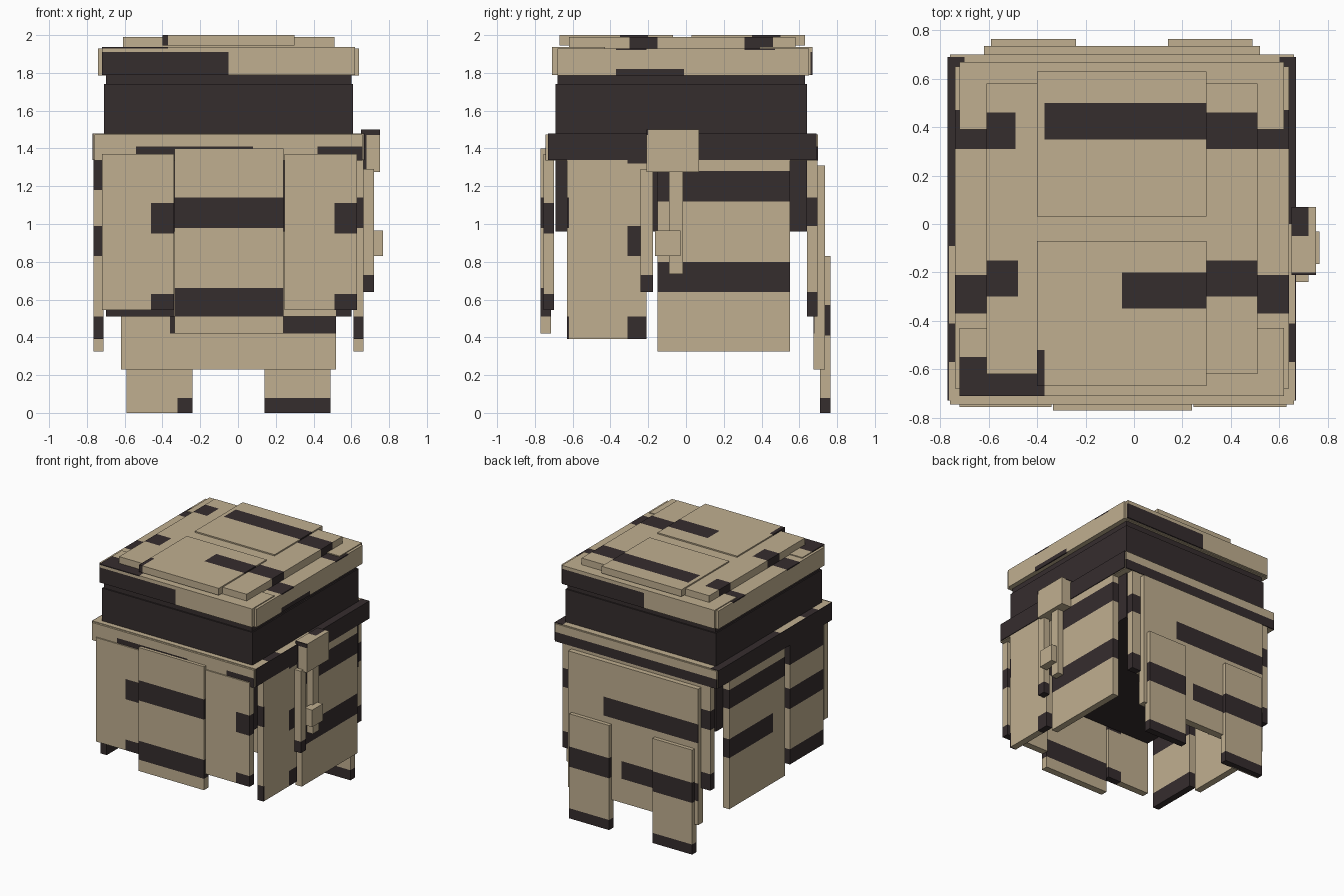
import bpy
import bmesh

cube = bpy.data.objects.get("Cube")
if cube:
    bpy.data.objects.remove(cube, do_unlink=True)


def make_material(name, colour):
    mat = bpy.data.materials.new(name)
    mat.use_nodes = True
    mat.diffuse_color = colour
    mat.node_tree.nodes["Principled BSDF"].inputs["Base Color"].default_value = colour
    return mat


tan = make_material("sand_tan", (.53, .43, .28, 1))
dark = make_material("dark_brown", (.036, .026, .027, 1))


def patch(**ranges):
    """Region painted dark; an axis left out is unlimited."""
    return ranges


def part(name, x, y, z, patches=(), base=tan):
    """Box spanning the ranges, cut along the patch borders and coloured by them."""
    spans = dict(x=x, y=y, z=z)
    bm = bmesh.new()
    bmesh.ops.create_cube(bm, size=1)
    for v in bm.verts:
        for i, (lo, hi) in enumerate((x, y, z)):
            v.co[i] = hi if v.co[i] > 0 else lo
    for region in patches:
        for axis, limits in region.items():
            i = "xyz".index(axis)
            for limit in limits:
                if spans[axis][0] < limit < spans[axis][1]:
                    point, normal = [0, 0, 0], [0, 0, 0]
                    point[i], normal[i] = limit, 1
                    geom = bm.verts[:] + bm.edges[:] + bm.faces[:]
                    bmesh.ops.bisect_plane(bm, geom=geom, plane_co=point, plane_no=normal)
    for face in bm.faces:
        centre = dict(zip("xyz", face.calc_center_bounds()))
        inside = any(all(lo < centre[axis] < hi for axis, (lo, hi) in region.items())
                     for region in patches)
        face.material_index = int(inside)
    mesh = bpy.data.meshes.new(name)
    bm.to_mesh(mesh)
    bm.free()
    mesh.materials.append(base)
    mesh.materials.append(dark)
    obj = bpy.data.objects.new(name, mesh)
    bpy.context.collection.objects.link(obj)
    return obj


# Dark core
part("body_core", x=(-.71, .61), y=(-.69, .64), z=(.96, 1.74), base=dark)
part("neck_core", x=(-.7, .6), y=(-.68, .63), z=(1.7, 1.79), base=dark)

# Lid with front and back lips
lid_z = (1.785, 1.93)
lid_top = (1.92, 2)
part("lid", x=(-.74, .64), y=(-.68, .65), z=lid_z, patches=[
    patch(y=(.31, .47), z=lid_top),
    patch(y=(-.37, -.21), z=lid_top),
    patch(x=(.63, .7), y=(-.37, -.01), z=(1.7, 1.82)),
])
lip = dict(x=(-.72, .62), z=(1.79, 1.937))
part("lid_front_lip", y=(-.71, -.43), patches=[
    patch(x=(-.8, -.05), y=(-.8, -.7), z=(1.7, 1.91)),
    patch(x=(-.8, -.37), y=(-.8, -.55), z=(1.93, 2)),
], **lip)
part("lid_back_lip", y=(.39, .67), patches=[
    patch(x=(-.1, .7), y=(.66, .7), z=(1.7, 1.91)),
], **lip)

# Stacked plates on top of the lid
part("lid_plate", x=(-.61, .51), y=(-.62, .58), z=(1.92, 1.99), patches=[
    patch(x=(.2, .6), y=(.31, .46)),
    patch(x=(-.7, -.49), y=(.31, .46)),
    patch(x=(.2, .6), y=(-.3, -.15)),
    patch(x=(-.7, -.48), y=(-.3, -.15)),
])
upper = dict(x=(-.4, .3), z=(1.945, 2))
part("top_plate_back", y=(.03, .63), patches=[patch(x=(-.37, .4), y=(.35, .5))], **upper)
part("top_plate_front", y=(-.67, -.07), patches=[
    patch(x=(-.05, .4), y=(-.35, -.2)),
    patch(x=(-.5, -.37), y=(-.7, -.52)),
], **upper)

# Waist band: dark on the sides, tan front and back
part("waist_side_band", x=(-.77, .67), y=(-.73, .69), z=(1.34, 1.48), patches=[
    patch(x=(-.8, -.765)),
    patch(x=(.665, .7)),
    patch(x=(-.8, -.7), y=(-.09, .7), z=(1.47, 1.5)),
    patch(x=(.6, .7), y=(0, .7), z=(1.47, 1.5)),
    patch(y=(-.57, -.41), z=(1.47, 1.5)),
])
part("waist_front_back_band", x=(-.76, .66), y=(-.745, .7), z=(1.335, 1.475), patches=[
    patch(x=(-.54, .08), y=(-.8, -.74), z=(1.3, 1.41)),
    patch(x=(.42, .7), y=(-.8, -.74), z=(1.3, 1.41)),
    patch(y=(.69, .8), z=(1.3, 1.41)),
])

# Front panels
part("front_middle_panel", x=(-.335, .24), y=(-.77, -.715), z=(.42, 1.4), patches=[
    patch(z=(.98, 1.14)),
    patch(z=(.51, .66)),
])
flank = dict(y=(-.755, -.7), z=(.545, 1.37))
for name, span, dark_span in (("front_right_panel", (-.72, -.34), (-.46, -.3)),
                              ("front_left_panel", (.245, .63), (.51, .7))):
    part(name, x=span, patches=[
        patch(x=dark_span, z=(.95, 1.11)),
        patch(x=dark_span, z=(.5, .63)),
    ], **flank)

# Back panels
part("back_inner_panel", x=(-.7, .6), y=(.64, .695), z=(.51, 1.34), patches=[
    patch(z=(.99, 1.14)),
    patch(x=(-.8, -.34), z=(.5, .64)),
    patch(x=(.52, .7), z=(.5, .64)),
])
part("back_outer_panel", x=(-.62, .52), y=(.675, .735), z=(.23, 1.31), patches=[
    patch(x=(-.7, .21), y=(.73, .8), z=(.88, 1.03)),
    patch(x=(-.7, .05), y=(.73, .8), z=(.42, .56)),
    patch(x=(-.36, .6), y=(.6, .68), z=(.42, .56)),
])

# Hanging back strips
for name, span, inner in (("back_right_strip", (-.59, -.24), (-.32, -.2)),
                          ("back_left_strip", (.14, .49), (.1, .5))):
    part(name, x=span, y=(.71, .765), z=(0, .83), patches=[
        patch(z=(.41, .57)),
        patch(y=(.72, .8), z=(-1, .08)),
        patch(x=inner, z=(-1, .08)),
    ])

# Side panels
main = dict(y=(-.15, .55), z=(.325, 1.35))
fore = dict(y=(-.63, -.21), z=(.39, 1.35))
part("left_main_panel", x=(.612, .665), patches=[
    patch(z=(1.12, 1.28)),
    patch(z=(.64, .8)),
], **main)
part("left_fore_panel", x=(.612, .665), patches=[
    patch(y=(-.31, -.2), z=(.83, .99)),
    patch(y=(-.31, -.2), z=(.3, .51)),
    patch(y=(-.31, -.2), z=(1.32, 1.4)),
    patch(y=(-.7, -.62), z=(.98, 1.14)),
    patch(y=(-.7, -.62), z=(.3, .51)),
], **fore)
part("right_main_panel", x=(-.765, -.712), patches=[
    patch(z=(1.12, 1.27)),
    patch(y=(0, .6), z=(.73, .88)),
], **main)
part("right_fore_panel", x=(-.765, -.712), patches=[
    patch(z=(1.18, 1.34)),
    patch(z=(.83, .99)),
    patch(z=(.3, .51)),
], **fore)

# Side strap and hanging toggle
part("side_strap", x=(.665, .72), y=(-.24, -.175), z=(.64, 1.29), patches=[patch(z=(.6, .73))])
part("toggle_block", x=(.65, .752), y=(-.21, .07), z=(1.275, 1.5), patches=[
    patch(x=(.6, .72), y=(-.05, .1), z=(1.49, 1.6)),
    patch(x=(.6, .68), y=(-.3, -.2)),
    patch(y=(-.3, -.2), z=(1.47, 1.6)),
])
part("toggle_bar", x=(.67, .72), y=(-.09, -.015), z=(.735, 1.28))
part("toggle_knob", x=(.7, .767), y=(-.165, -.03), z=(.83, .965))
